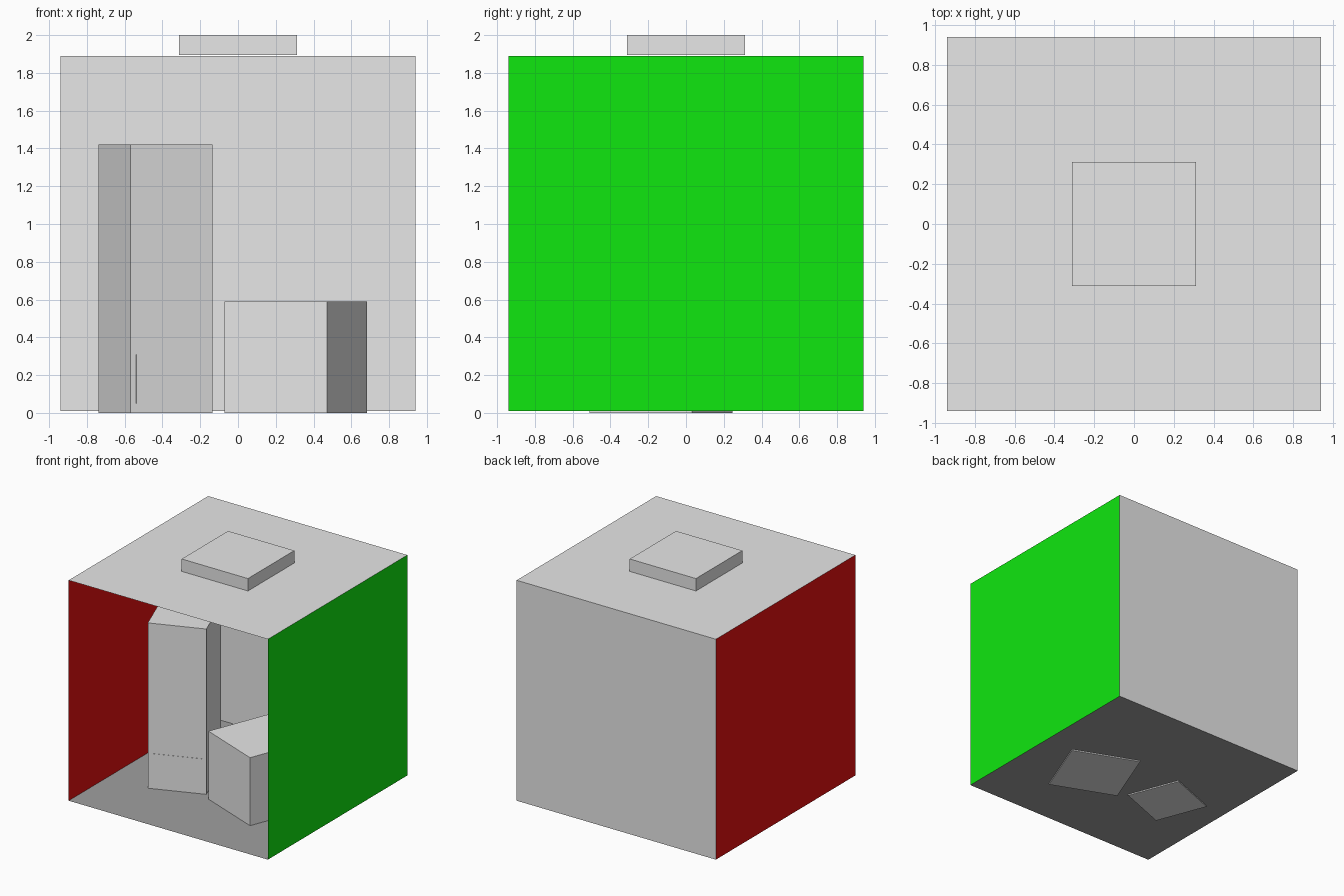
import bpy, bmesh
from math import radians
from mathutils import Matrix

if "Cube" in bpy.data.objects:
    bpy.data.objects.remove(bpy.data.objects["Cube"])


def material(name, rgb):
    m = bpy.data.materials.new(name)
    m.diffuse_color = (*rgb, 1)
    m.use_nodes = True
    m.node_tree.nodes["Principled BSDF"].inputs["Base Color"].default_value = m.diffuse_color
    return m


white = material("white", (0.8, 0.8, 0.8))
red = material("red", (0.8, 0.005, 0.005))
green = material("green", (0.005, 0.8, 0.005))
grey = material("floor_grey", (0.35, 0.35, 0.35))


def finish(bm, name, mats):
    mesh = bpy.data.meshes.new(name)
    bm.to_mesh(mesh)
    bm.free()
    for m in mats:
        mesh.materials.append(m)
    ob = bpy.data.objects.new(name, mesh)
    bpy.context.collection.objects.link(ob)
    return ob


def block(name, centre, size, z0, z1, angle=0, offset=0):
    """Upright box turned about z; offset shifts it along its own y axis."""
    bm = bmesh.new()
    bmesh.ops.create_cube(bm, size=1)
    mat = (Matrix.Translation((*centre, (z0 + z1) / 2))
           @ Matrix.Rotation(radians(angle), 4, 'Z')
           @ Matrix.Translation((0, offset, 0))
           @ Matrix.Diagonal((*size, z1 - z0, 1)))
    bm.transform(mat)
    return finish(bm, name, [white])


# Room: thin-walled cube with an open front, coloured by face direction
bm = bmesh.new()
bmesh.ops.create_cube(bm, size=1.88)
bm.transform(Matrix.Translation((0, 0, 0.95)))
bm.normal_update()
for f in bm.faces:
    if f.normal.x < -0.5:
        f.material_index = 1
    elif f.normal.x > 0.5:
        f.material_index = 2
    elif f.normal.z < -0.5:
        f.material_index = 3
front = [f for f in bm.faces if f.normal.y < -0.5]
bmesh.ops.delete(bm, geom=front, context='FACES_ONLY')
finish(bm, "room", [white, red, green, grey])

# Lamp housing on the ceiling
block("ceiling_lamp", (0, 0), (0.625, 0.625), 1.894, 2.0)

# Two turned blocks standing inside
block("tall_block", (-0.436, -0.10), (0.467, 0.467), 0, 1.42, 21)
block("short_block", (0.306, -0.132), (0.583, 0.583), 0, 0.59, -21.5)

# Thin plate low on the front of the tall block
block("front_plate", (-0.436, -0.10), (0.40, 0.003), 0.05, 0.31, 21, -0.2345)
